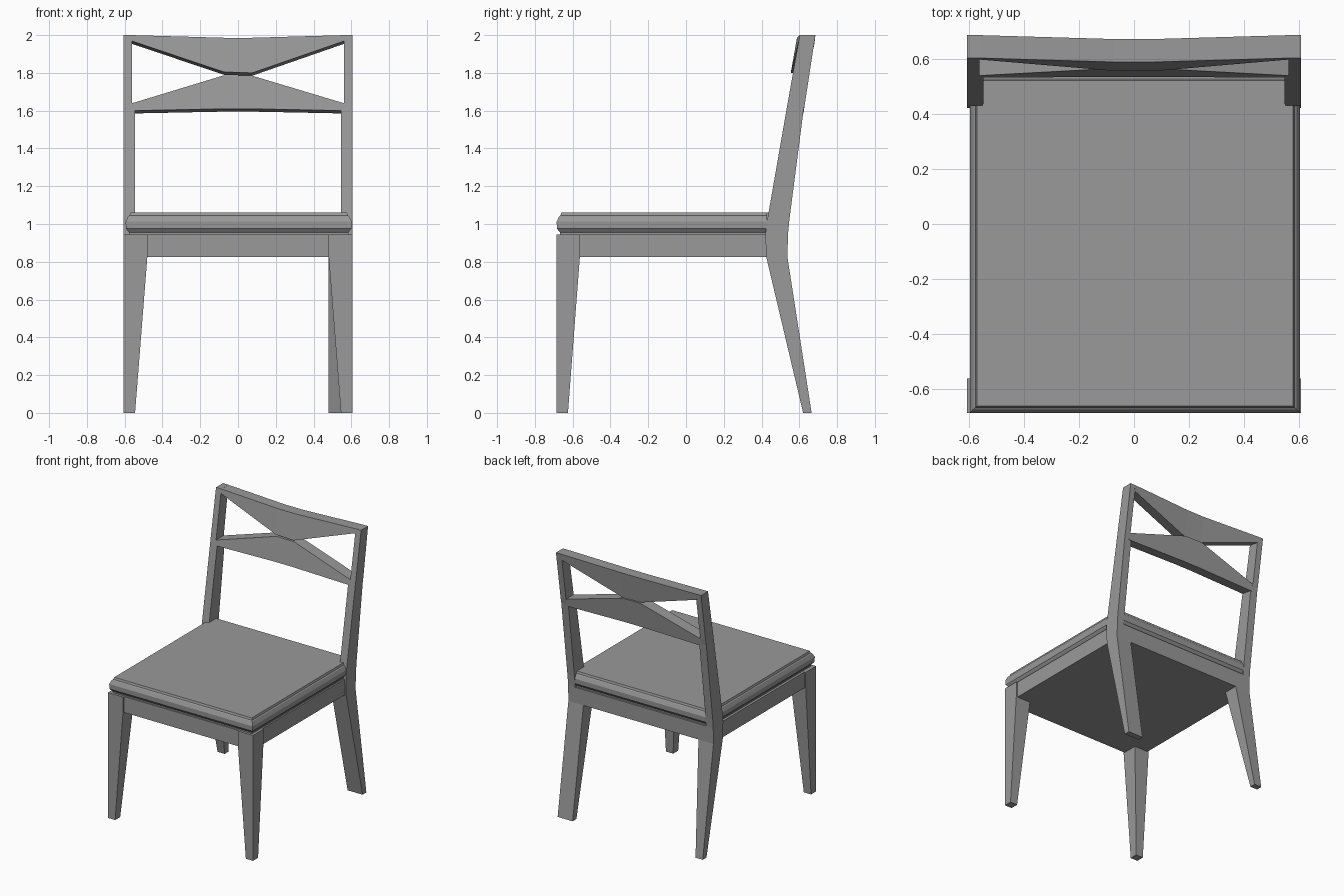
import bpy, bmesh

if "Cube" in bpy.data.objects:
    bpy.data.objects.remove(bpy.data.objects["Cube"])

GREY = bpy.data.materials.new("dark_grey")
GREY.diffuse_color = (0.32, 0.32, 0.32, 1.0)
GREY.use_nodes = True
GREY.node_tree.nodes["Principled BSDF"].inputs["Base Color"].default_value = GREY.diffuse_color


def loft(name, rings):
    """Skin a list of equal-length point rings and cap both ends."""
    bm = bmesh.new()
    vs = [[bm.verts.new(p) for p in r] for r in rings]
    n = len(rings[0])
    for a, b in zip(vs, vs[1:]):
        for i in range(n):
            j = (i + 1) % n
            bm.faces.new((a[i], a[j], b[j], b[i]))
    bm.faces.new(vs[0])
    bm.faces.new(vs[-1])
    bmesh.ops.recalc_face_normals(bm, faces=bm.faces)
    me = bpy.data.meshes.new(name)
    bm.to_mesh(me)
    bm.free()
    me.materials.append(GREY)
    ob = bpy.data.objects.new(name, me)
    bpy.context.collection.objects.link(ob)
    return ob


def rect(x0, x1, y0, y1, z):
    return [(x0, y0, z), (x1, y0, z), (x1, y1, z), (x0, y1, z)]


OUT = 0.605

for side, s in (("left", -1), ("right", 1)):
    # Front leg: tapered on its two inner sides
    loft("front_leg_" + side, [rect(s * xi, s * OUT, -0.685, y1, z) for z, xi, y1 in
                               ((0, 0.545, -0.625), (0.825, 0.48, -0.562), (0.945, 0.48, -0.56))])
    # Back leg and post in one piece: splayed foot, post leaning backward;
    # only the left foot tapers in width
    foot = 0.545 if s < 0 else 0.48
    loft("back_leg_" + side, [rect(s * xi, s * OUT, y0, y1, z) for z, xi, y0, y1 in
                              ((0, foot, 0.62, 0.665), (0.825, 0.48, 0.425, 0.537),
                               (0.944, 0.48, 0.42, 0.54), (0.945, 0.546, 0.42, 0.54),
                               (1.02, 0.546, 0.43, 0.547), (1.60, 0.546, 0.531, 0.622),
                               (1.64, 0.56, 0.538, 0.63), (2.0, 0.56, 0.602, 0.685))])

# Apron box under the seat
loft("apron", [rect(-0.595, 0.595, -0.675, y, z) for z, y in ((0.825, 0.537), (0.945, 0.54))])


# Seat pad: stepped edge, narrowed at the back to fit between the posts
def seat_ring(z, d):
    x0, x1, yf, yn, yb, xn = -0.595 + d, 0.602 - d, -0.685 + d, 0.43, 0.545 - d, 0.55
    return [(x0, yf, z), (x1, yf, z), (x1, yn, z), (xn, yn, z),
            (xn, yb, z), (-xn, yb, z), (-xn, yn, z), (x0, yn, z)]


loft("seat", [seat_ring(z, d) for z, d in
              ((0.94, 0.018), (0.955, 0.018), (0.975, 0.002), (1.012, 0.0),
               (1.04, 0.013), (1.045, 0.02), (1.06, 0.025))])


# Back rails: two bow-tie wedges following the lean of the posts
def front_y(z):
    return 0.602 - (2.0 - z) * 0.177


def back_y(z):
    return 0.685 - (2.0 - z) * 0.158


def rail(name, stations):
    loft(name, [[(x, front_y(lo) + b, lo), (x, front_y(hi) + b, hi),
                 (x, back_y(hi) + b, hi), (x, back_y(lo) + b, lo - 0.015)]
                for x, lo, hi, b in stations])


rail("upper_back_rail", [(-0.565, 1.97, 2.0, 0), (-0.075, 1.805, 1.986, -0.012),
                         (0.075, 1.80, 1.986, -0.012), (0.565, 1.97, 2.0, 0)])
rail("lower_back_rail", [(-0.565, 1.60, 1.638, 0), (-0.075, 1.61, 1.787, 0),
                         (0.075, 1.61, 1.785, 0), (0.565, 1.60, 1.638, 0)])
